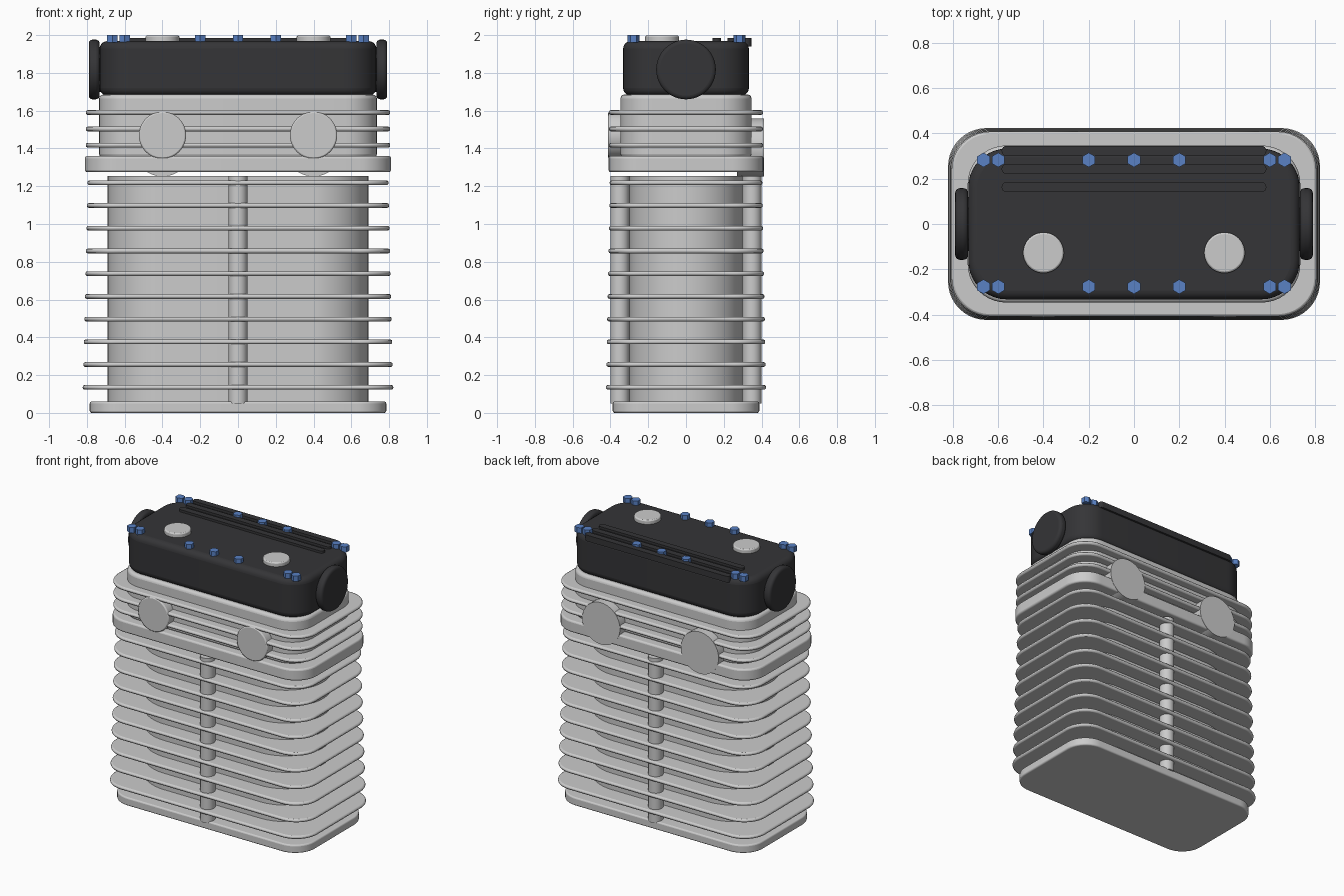
import bpy, bmesh, math
from mathutils import Matrix

if "Cube" in bpy.data.objects:
    bpy.data.objects.remove(bpy.data.objects["Cube"])


def material(name, rgb):
    m = bpy.data.materials.new(name)
    m.diffuse_color = (*rgb, 1)
    m.use_nodes = True
    m.node_tree.nodes["Principled BSDF"].inputs["Base Color"].default_value = m.diffuse_color
    return m


BLACK = material("black_cover", (0.035, 0.035, 0.038))
BLUE = material("blue_bolt", (0.10, 0.22, 0.55))


def prism(name, pts, z0, z1, bevel=0, segs=3, mat=None, matrix=None):
    """Extrude a closed outline from z0 to z1, with rounded rims."""
    bm = bmesh.new()
    face = bm.faces.new([bm.verts.new((x, y, z0)) for x, y in pts])
    top = bmesh.ops.extrude_face_region(bm, geom=[face])["geom"]
    bmesh.ops.translate(bm, vec=(0, 0, z1 - z0),
                        verts=[v for v in top if isinstance(v, bmesh.types.BMVert)])
    bmesh.ops.recalc_face_normals(bm, faces=bm.faces[:])
    if matrix:
        bm.transform(matrix)
    me = bpy.data.meshes.new(name)
    bm.to_mesh(me)
    bm.free()
    ob = bpy.data.objects.new(name, me)
    bpy.context.collection.objects.link(ob)
    if mat:
        me.materials.append(mat)
    if bevel:
        b = ob.modifiers.new("rim", "BEVEL")
        b.width, b.segments = bevel, segs
        b.limit_method, b.angle_limit = "ANGLE", math.radians(65)
    bpy.ops.object.select_all(action="DESELECT")
    ob.select_set(True)
    bpy.context.view_layer.objects.active = ob
    bpy.ops.object.shade_smooth_by_angle(angle=math.radians(35))
    return ob


def rounded(hx, hy, r, cx=0, cy=0, n=10):
    """Rounded rectangle outline with half sizes hx, hy."""
    pts = []
    for k, (sx, sy) in enumerate(((1, 1), (-1, 1), (-1, -1), (1, -1))):
        for i in range(n + 1):
            a = math.pi / 2 * (k + i / n)
            pts.append((cx + sx * (hx - r) + r * math.cos(a),
                        cy + sy * (hy - r) + r * math.sin(a)))
    return pts


def circle(r, cx=0, cy=0, n=48, start=0):
    return [(cx + r * math.cos(start + math.tau * i / n),
             cy + r * math.sin(start + math.tau * i / n)) for i in range(n)]


# finned cylinder block
prism("base_plate", rounded(0.785, 0.388, 0.16), 0, 0.06, 0.01)
prism("barrel_block", rounded(0.69, 0.30, 0.299, n=20), 0.05, 1.255)
for i in range(10):
    t = i / 9
    prism(f"block_fin_{i}", rounded(0.822 - 0.025 * t, 0.424 - 0.02 * t, 0.17),
          0.123 + 0.1203 * i, 0.148 + 0.1203 * i, 0.01, 2)
for s, side in ((-1, "front"), (1, "back")):
    prism(f"{side}_stud_column", circle(0.05, 0, 0.35 * s, 32), 0.05, 1.255)

# cylinder head
prism("head_plate", rounded(0.81, 0.41, 0.17), 1.275, 1.36, 0.012)
prism("head_body", rounded(0.735, 0.347, 0.17), 1.35, 1.685, 0.02)
for i, z in enumerate((1.417, 1.503, 1.59)):
    prism(f"head_fin_{i}", rounded(0.806, 0.408, 0.17), z - 0.0125, z + 0.0125, 0.01, 2)

# intake and exhaust ports
for s, side in ((-1, "left"), (1, "right")):
    front = Matrix.Translation((0.4 * s, 0, 1.47)) @ Matrix.Rotation(math.pi / 2, 4, "X")
    prism(f"{side}_front_port", circle(0.125), 0.30, 0.412, 0.008, 2, matrix=front)
    back = Matrix.Translation((0.4 * s, 0, 1.405)) @ Matrix.Rotation(-math.pi / 2, 4, "X")
    prism(f"{side}_back_port", circle(0.153), 0.27, 0.412, matrix=back)

# black valve cover with ridges
prism("valve_cover", rounded(0.732, 0.333, 0.17), 1.68, 1.968, 0.04, 5, BLACK)
for i, y in enumerate((0.163, 0.243, 0.323)):
    prism(f"cover_ridge_{i}", rounded(0.585, 0.0225, 0.022, 0, y, 4), 1.94, 1.985, 0, 0, BLACK)

# side caps and filler plugs
for s, side in ((-1, "left"), (1, "right")):
    turn = Matrix.Translation((0, 0, 1.818)) @ Matrix.Rotation(s * math.pi / 2, 4, "Y")
    prism(f"{side}_end_cap", circle(0.158), 0.733, 0.79, 0.02, 4, BLACK, turn)
    prism(f"{side}_cap_boss", circle(0.12), 0.70, 0.74, 0, 0, BLACK, turn)
    prism(f"{side}_plug", circle(0.09, 0.4 * s, -0.127), 1.95, 1.998, 0.008, 2)

# hex cover bolts
for y, row in ((-0.277, "front"), (0.283, "back")):
    for i, x in enumerate((-0.665, -0.6, -0.2, 0, 0.2, 0.6, 0.665)):
        prism(f"{row}_bolt_{i}", circle(0.032, x, y, 6, math.pi / 6), 1.96, 2.0, mat=BLUE)
